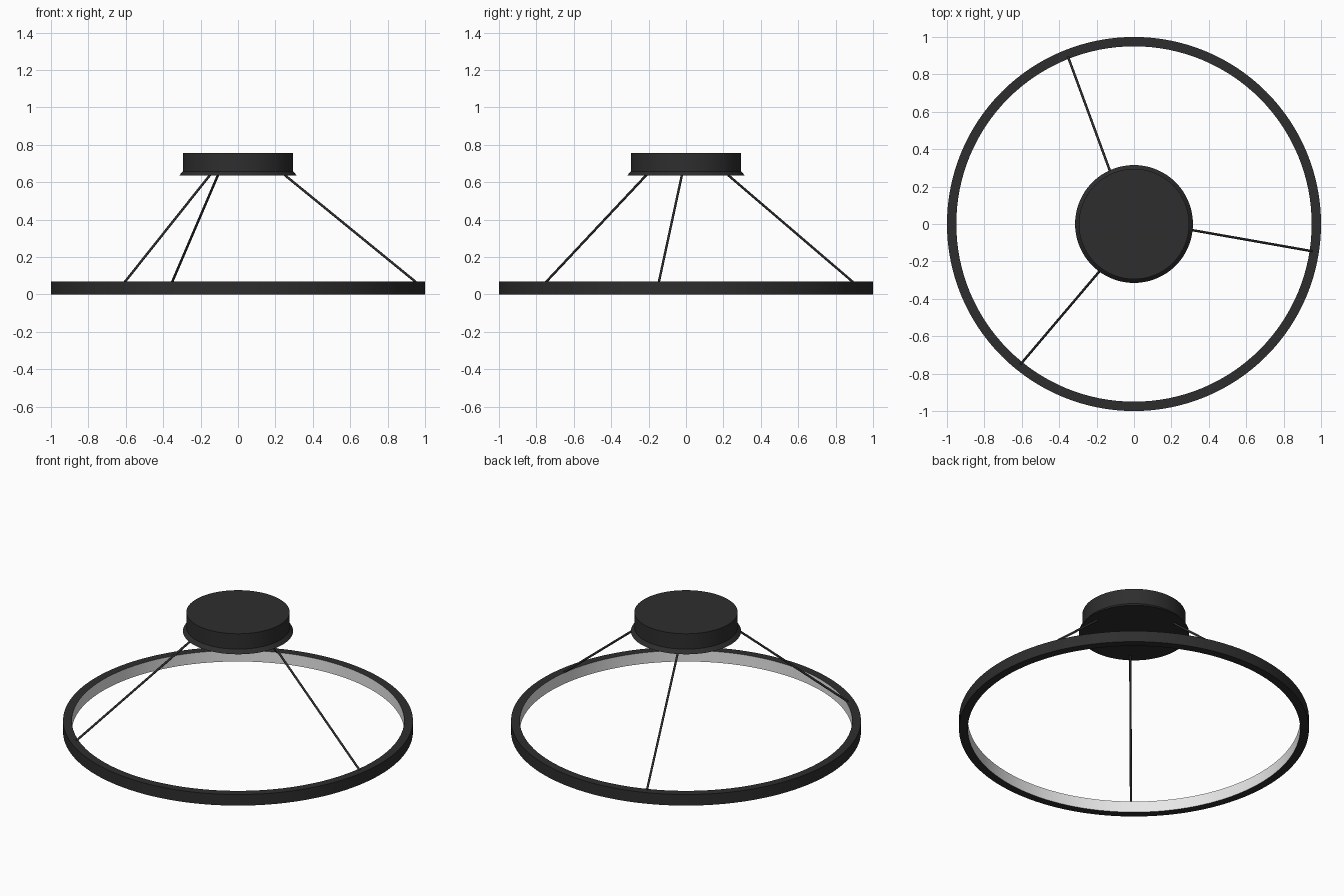
import bpy
import bmesh
from math import tau, radians
from mathutils import Vector

if "Cube" in bpy.data.objects:
    bpy.data.objects.remove(bpy.data.objects["Cube"])


def material(name, rgb):
    mat = bpy.data.materials.new(name)
    mat.use_nodes = True
    mat.diffuse_color = (*rgb, 1)
    mat.node_tree.nodes["Principled BSDF"].inputs["Base Color"].default_value = (*rgb, 1)
    return mat


black = material("matt black", (0.027, 0.027, 0.027))
white = material("diffuser white", (0.8, 0.8, 0.8))


def finish(name, bm, mats):
    """Turn a bmesh into a smooth-shaded object with crisp edges."""
    mesh = bpy.data.meshes.new(name)
    bm.to_mesh(mesh)
    bm.free()
    for mat in mats:
        mesh.materials.append(mat)
    obj = bpy.data.objects.new(name, mesh)
    bpy.context.collection.objects.link(obj)
    bpy.ops.object.select_all(action="DESELECT")
    obj.select_set(True)
    bpy.context.view_layer.objects.active = obj
    bpy.ops.object.shade_smooth_by_angle(angle=radians(35))
    return obj


def lathe(profile, steps, closed):
    """Spin (radius, height) points around the z axis."""
    bm = bmesh.new()
    verts = [bm.verts.new((r, 0, z)) for r, z in profile]
    pairs = list(zip(verts, verts[1:]))
    if closed:
        pairs.append((verts[-1], verts[0]))
    edges = [bm.edges.new(p) for p in pairs]
    bmesh.ops.spin(bm, geom=verts + edges, axis=(0, 0, 1), cent=(0, 0, 0),
                   angle=tau, steps=steps, use_duplicate=False)
    bmesh.ops.remove_doubles(bm, verts=bm.verts, dist=0.0001)
    bmesh.ops.recalc_face_normals(bm, faces=bm.faces)
    return bm


# Light ring: black channel whose inner wall is the diffuser
ring = lathe([(0.95, 0), (1, 0), (1, 0.07), (0.95, 0.07)], 128, True)
for face in ring.faces:
    centre = face.calc_center_median()
    if face.normal.xy.dot(centre.xy) < -0.5:
        face.material_index = 1
finish("light_ring", ring, [black, white])

# Ceiling canopy with a flared lower lip
canopy = lathe([(0, 0.635), (0.315, 0.635), (0.295, 0.658),
                (0.295, 0.755), (0, 0.755)], 96, False)
finish("ceiling_canopy", canopy, [black])

# Three suspension cables from canopy to ring
cables = {
    "back_cable": ((-0.107, 0.225), (-0.352, 0.892)),
    "left_cable": ((0.25, -0.022), (0.95, -0.145)),
    "right_cable": ((-0.15, -0.212), (-0.605, -0.748)),
}
for name, (upper, lower) in cables.items():
    top, bottom = Vector((*upper, 0.638)), Vector((*lower, 0.067))
    span = top - bottom
    bm = bmesh.new()
    bmesh.ops.create_cone(bm, cap_ends=True, segments=12, radius1=0.0065,
                          radius2=0.0065, depth=span.length)
    cable = finish(name, bm, [black])
    cable.location = (top + bottom) / 2
    cable.rotation_euler = span.to_track_quat("Z", "Y").to_euler()
